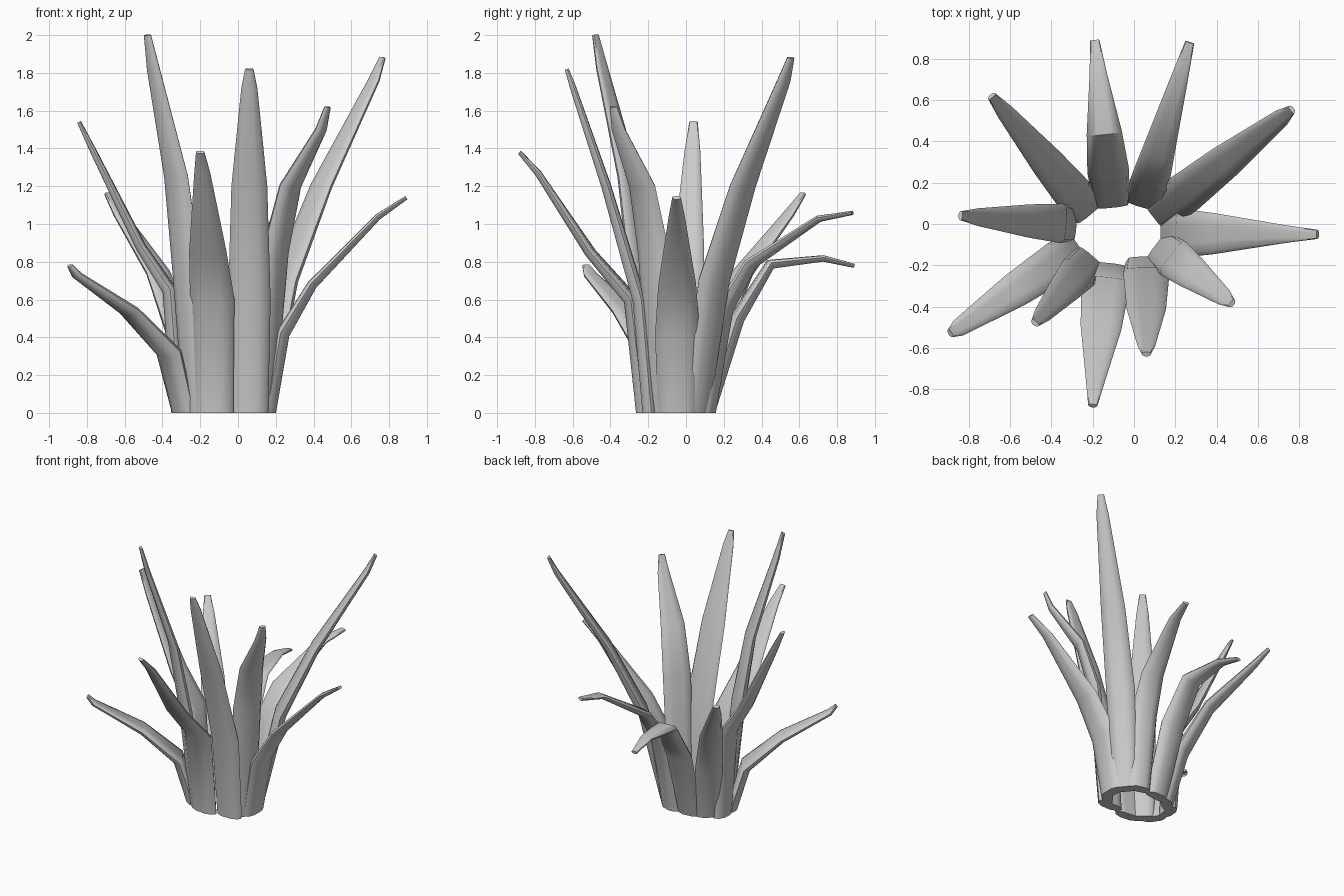
import bpy, bmesh, math
from mathutils import Vector

if "Cube" in bpy.data.objects:
    bpy.data.objects.remove(bpy.data.objects["Cube"])

WIDTHS = (0.2, 0.225, 0.19, 0.085, 0.045)
THICK = (0.075, 0.075, 0.055, 0.035, 0.022)
SIDES = 10


def leaf(name, base, tip, mids, scale=1.0):
    """Tapered blade; mids are (fraction of the way outward, height) bends."""
    b, t = Vector((*base, 0)), Vector(tip)
    out = Vector((t.x - b.x, t.y - b.y, 0))
    pts = [b] + [b + out * f + Vector((0, 0, z)) for f, z in mids] + [t]
    side = Vector((0, 0, 1)).cross(out).normalized()
    bm = bmesh.new()
    rings = []
    for i, p in enumerate(pts):
        # Blade direction; the base is cut level with the ground
        d = (pts[min(i + 1, 4)] - p).normalized() if i < 4 else Vector()
        if i:
            d += (p - pts[i - 1]).normalized()
        else:
            d = Vector((0, 0, 1))
        normal = side.cross(d.normalized())
        w = WIDTHS[i] / 2 * (scale if i < 3 else 1)
        h = THICK[i] / 2
        ring = []
        for k in range(SIDES):
            a = 2 * math.pi * k / SIDES
            c, s = math.cos(a), math.sin(a)
            # Rounded flat section, slightly cupped toward the plant centre
            u = math.copysign(abs(c) ** 0.8, c)
            v = math.copysign(abs(s) ** 0.8, s)
            cup = 0.35 * h * (0.5 - u * u)
            ring.append(bm.verts.new(p + side * u * w - normal * (cup * -1 + v * h)))
        rings.append(ring)
    for r0, r1 in zip(rings, rings[1:]):
        for k in range(SIDES):
            n = (k + 1) % SIDES
            bm.faces.new((r0[k], r0[n], r1[n], r1[k]))
    bm.faces.new(rings[0])
    bm.faces.new(rings[-1])
    bmesh.ops.recalc_face_normals(bm, faces=bm.faces)
    mesh = bpy.data.meshes.new(name)
    bm.to_mesh(mesh)
    bm.free()
    ob = bpy.data.objects.new(name, mesh)
    bpy.context.collection.objects.link(ob)
    bpy.context.view_layer.objects.active = ob
    ob.select_set(True)
    bpy.ops.object.shade_smooth_by_angle(angle=math.radians(50))
    ob.select_set(False)


# Right and back leaves
leaf("leaf_right", (.16, -.045), (.89, -.05, 1.14), [(.1, .42), (.315, .68), (.795, 1.04)], 1.05)
leaf("leaf_back_right", (.12, .05), (.765, .555, 1.88), [(.2, .7), (.5, 1.2), (.93, 1.76)], .9)
leaf("leaf_back_inner", (.05, .11), (.27, .88, 1.06), [(.12, .55), (.3, .79), (.77, 1.03)], .85)
leaf("leaf_back_drooping", (-.11, .11), (-.19, .89, .78), [(.2, .5), (.43, .79), (.79, .82)], .9)
leaf("leaf_back_left", (-.23, .07), (-.69, .62, 1.16), [(.15, .4), (.42, .74), (.86, 1.05)], .85)

# Left and front leaves
leaf("leaf_left", (-.31, 0), (-.84, .04, 1.54), [(.09, .65), (.38, .88), (.85, 1.38)], .85)
leaf("leaf_front_left_low", (-.29, -.13), (-.89, -.53, .78), [(.13, .32), (.48, .54), (.94, .73)], .9)
leaf("leaf_front_left_tall", (-.22, -.18), (-.48, -.48, 2.0), [(.2, .75), (.42, 1.25), (.88, 1.82)], .85)
leaf("leaf_front", (-.13, -.22), (-.2, -.88, 1.38), [(.1, .6), (.43, .85), (.85, 1.27)], 1.05)
leaf("leaf_front_tall", (.06, -.19), (.06, -.63, 1.82), [(.12, .6), (.52, 1.2), (.92, 1.72)])
leaf("leaf_front_right", (.13, -.12), (.475, -.385, 1.62), [(.2, .85), (.43, 1.2), (.9, 1.5)], .9)
